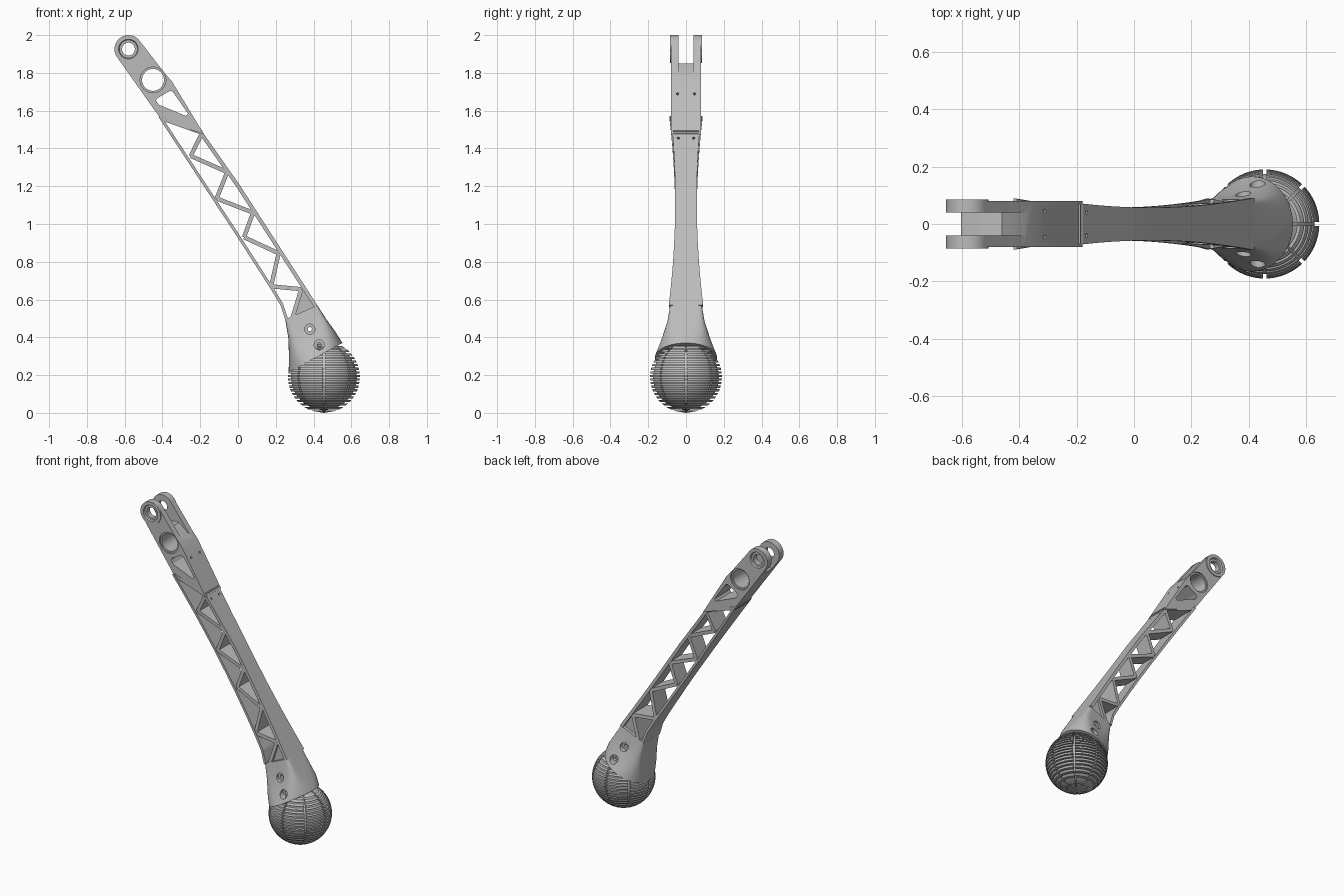
import bpy, bmesh, math
from mathutils import Vector

cube = bpy.data.objects.get("Cube")
if cube:
    bpy.data.objects.remove(cube, do_unlink=True)

metal = bpy.data.materials.new("grey_metal")
metal.use_nodes = True
GREY = (0.5, 0.5, 0.5, 1)
metal.diffuse_color = GREY
metal.node_tree.nodes["Principled BSDF"].inputs["Base Color"].default_value = GREY

PIVOT = Vector((-0.58, 0, 1.926))
AXIS = Vector((0.55, 0, -0.835))


def v3(p, y=0.0):
    return Vector((p[0], y, p[1]))


def waist(p):
    """Half width of the arm, narrowest in the middle of its length."""
    s = (v3(p) - PIVOT).dot(AXIS)
    return 0.057 + 0.03 * ((s - 1.02) / 0.62) ** 2


def make(name, verts, faces):
    mesh = bpy.data.meshes.new(name)
    mesh.from_pydata([tuple(v) for v in verts], [], faces)
    bm = bmesh.new()
    bm.from_mesh(mesh)
    bmesh.ops.recalc_face_normals(bm, faces=bm.faces)
    bm.to_mesh(mesh)
    bm.free()
    mesh.materials.append(metal)
    ob = bpy.data.objects.new(name, mesh)
    bpy.context.collection.objects.link(ob)
    return ob


def loft(name, rings, closed=False, caps=True):
    """Skin a list of equal closed rings."""
    n, m = len(rings[0]), len(rings)
    faces = [(i * n + j, i * n + (j + 1) % n,
              (i + 1) % m * n + (j + 1) % n, (i + 1) % m * n + j)
             for i in range(m if closed else m - 1) for j in range(n)]
    if caps and not closed:
        faces += [tuple(range(n)), tuple(range((m - 1) * n, m * n))]
    return make(name, [v for r in rings for v in r], faces)


def prism(name, pts, y0, y1):
    return loft(name, [[v3(p, y) for p in pts] for y in (y0, y1)])


def circle(c, r, n=48):
    return [(c[0] + r * math.cos(2 * math.pi * i / n),
             c[1] + r * math.sin(2 * math.pi * i / n)) for i in range(n)]


def strip(name, outer, inner, scale=1.0):
    """Plate across the arm, as wide as the waist allows."""
    rings = []
    for a, b in zip(outer, inner):
        wa, wb = waist(a) * scale, waist(b) * scale
        rings.append([v3(a, -wa), v3(a, wa), v3(b, wb), v3(b, -wb)])
    return loft(name, rings)


def resample(pts, steps):
    out = []
    for a, b in zip(pts, pts[1:]):
        out += [(a[0] + (b[0] - a[0]) * k / steps, a[1] + (b[1] - a[1]) * k / steps)
                for k in range(steps)]
    return out + [pts[-1]]


def cut(ob, cutters):
    for c in cutters:
        c.hide_render = True
        mod = ob.modifiers.new("cut", 'BOOLEAN')
        mod.operation, mod.solver, mod.object = 'DIFFERENCE', 'EXACT', c
    dg = bpy.context.evaluated_depsgraph_get()
    mesh = bpy.data.meshes.new_from_object(ob.evaluated_get(dg))
    ob.modifiers.clear()
    ob.data = mesh
    for c in cutters:
        bpy.data.objects.remove(c, do_unlink=True)


def pin_holes(points):
    """Small blind holes square to the upper face."""
    out = []
    normal = Vector((0.835, 0, 0.55))
    for p, y in points:
        for side in (-1, 1):
            c = v3(p, y * side)
            rings = [[c + normal * h + AXIS * a + Vector((0, b, 0))
                      for a, b in circle((0, 0), 0.007, 12)] for h in (-0.03, 0.03)]
            out.append(loft("pin_cutter", rings))
    return out


# Fork head with rounded end, slot, lightening holes and pin holes
R = 0.074
start = math.atan2(0.55, 0.835)
tip = [(PIVOT.x + R * math.cos(start + math.pi * i / 24),
        PIVOT.z + R * math.sin(start + math.pi * i / 24)) for i in range(25)]
head = prism("fork_head", tip + [(-0.415, 1.565), (-0.40, 1.55), (-0.18, 1.475),
                                 (-0.35, 1.755), (-0.385, 1.795)], -0.08, 0.08)
slot = prism("slot_cutter", [(-0.72, 1.83), (-0.60, 1.83), (-0.55, 1.825), (-0.50, 1.85),
                             (-0.46, 1.85), (-0.36, 1.775), (-0.3, 1.8), (-0.3, 2.1),
                             (-0.72, 2.1)], -0.04, 0.04)
window = [(-0.435, 1.655), (-0.425, 1.667), (-0.36, 1.705), (-0.345, 1.70),
          (-0.265, 1.585), (-0.275, 1.572), (-0.42, 1.632)]
HUB = (-0.45, 1.763)
cutters = [slot,
           prism("pivot_cutter", circle((PIVOT.x, PIVOT.z), 0.055), -0.2, 0.2),
           prism("hub_cutter", circle(HUB, 0.058), -0.2, 0.2),
           prism("window_cutter", window, -0.2, 0.2)]
for s in (-1, 1):
    cutters.append(prism("counterbore_cutter", circle(HUB, 0.068), s * 0.07, s * 0.2))
cut(head, cutters + pin_holes([((-0.31, 1.69), 0.045)]))

# Stepped bushings in both fork prongs
for side, label in ((1, "back"), (-1, "front")):
    profile = [(0.034, 0.041), (0.0738, 0.041), (0.0738, 0.085), (0.052, 0.085),
               (0.048, 0.074), (0.034, 0.074)]
    loft("pivot_bushing_" + label,
         [[v3(p, side * y) for p in circle((PIVOT.x, PIVOT.z), r)] for r, y in profile],
         closed=True)

# Long flanges of the truss
upper = resample([(-0.19, 1.49), (0.01, 1.205), (0.42, 0.57)], 12)
lower = resample([(-0.42, 1.565), (0.01, 0.91), (0.18, 0.645), (0.225, 0.57), (0.252, 0.49)], 8)
flange = strip("upper_flange", upper, [(x - 0.017, z - 0.011) for x, z in upper])
cut(flange, pin_holes([((-0.165, 1.455), 0.04)]))
strip("lower_flange", lower, [(x + 0.013, z + 0.008) for x, z in lower])

# Zigzag webs between the flanges
nodes = [(-0.41, 1.562), (-0.19, 1.483), (-0.25, 1.36), (-0.057, 1.275), (-0.113, 1.135),
         (0.08, 1.06), (0.032, 0.93), (0.215, 0.845), (0.175, 0.67), (0.335, 0.655),
         (0.28, 0.475)]
for i, (a, b) in enumerate(zip(nodes, nodes[1:])):
    d = Vector((b[0] - a[0], b[1] - a[1])).normalized() * 0.011
    off = lambda k: [(p[0] - k * d.y, p[1] + k * d.x) for p in (a, b)]
    strip("truss_web_%d" % (i + 1), off(1), off(-1), 0.95)
prism("gusset_plate", [(0.335, 0.66), (0.415, 0.565), (0.275, 0.47)], -0.065, 0.065)

# Socket that blends from a box section to a round rim on the ball
sections = [((0.25, 0.495), (0.42, 0.57), 0.085, 14), ((0.266, 0.40), (0.467, 0.497), 0.1, 7),
            ((0.27, 0.30), (0.515, 0.43), 0.13, 3.5), ((0.268, 0.215), (0.553, 0.37), 0.165, 2)]


def power(c, n):
    return math.copysign(abs(c) ** (2 / n), c)


rings = []
for low, up, hy, n in sections:
    mid, half = (v3(low) + v3(up)) / 2, (v3(up) - v3(low)) / 2
    rings.append([mid + half * power(math.cos(t), n) + Vector((0, hy * power(math.sin(t), n), 0))
                  for t in (2 * math.pi * i / 64 for i in range(64))])
socket = loft("ball_socket", rings)
bolts = []
for c, depth in (((0.38, 0.443), 0.085), ((0.43, 0.36), 0.105)):
    bolts.append(prism("bolt_cutter", circle(c, 0.011, 16), -0.3, 0.3))
    for s in (-1, 1):
        bolts.append(prism("recess_cutter", circle(c, 0.027, 32), s * depth, s * 0.3))
cut(socket, bolts)

# Ribbed ball foot with eight upright grooves
BALL, RADIUS, CORE, RIBS = Vector((0.455, 0, 0.19)), 0.19, 0.174, 20
rows = []
for i in range(RIBS):
    z0 = -RADIUS + 2 * RADIUS * i / RIBS
    z1 = z0 + 1.2 * RADIUS / RIBS
    z2 = z0 + 2 * RADIUS / RIBS
    rows += [(z0, CORE), (z0, RADIUS), (z1, RADIUS), (z1, CORE), (z2, CORE)]
columns = []
for k in range(8):
    base, gap, step = k * math.pi / 4, 0.035, math.pi / 4
    columns += [(base - gap, True), (base + gap, True)]
    columns += [(base + gap + (step - 2 * gap) * j / 8, False) for j in range(9)]
ball = []
for z, shell in rows:
    ring = []
    for ang, groove in columns:
        rad = CORE if groove else shell
        r = math.sqrt(max(rad * rad - z * z, 1e-6))
        ring.append(BALL + Vector((r * math.cos(ang), r * math.sin(ang), z)))
    ball.append(ring)
foot = loft("ribbed_ball", ball)
bm = bmesh.new()
bm.from_mesh(foot.data)
bmesh.ops.remove_doubles(bm, verts=bm.verts, dist=0.00005)
bm.to_mesh(foot.data)
bm.free()

# Smooth shading with sharp edges kept
for ob in bpy.context.scene.objects:
    if ob.type == 'MESH' and ob.data.materials and ob.data.materials[0] == metal:
        bpy.ops.object.select_all(action='DESELECT')
        ob.select_set(True)
        bpy.context.view_layer.objects.active = ob
        bpy.ops.object.shade_smooth_by_angle(angle=math.radians(30))
